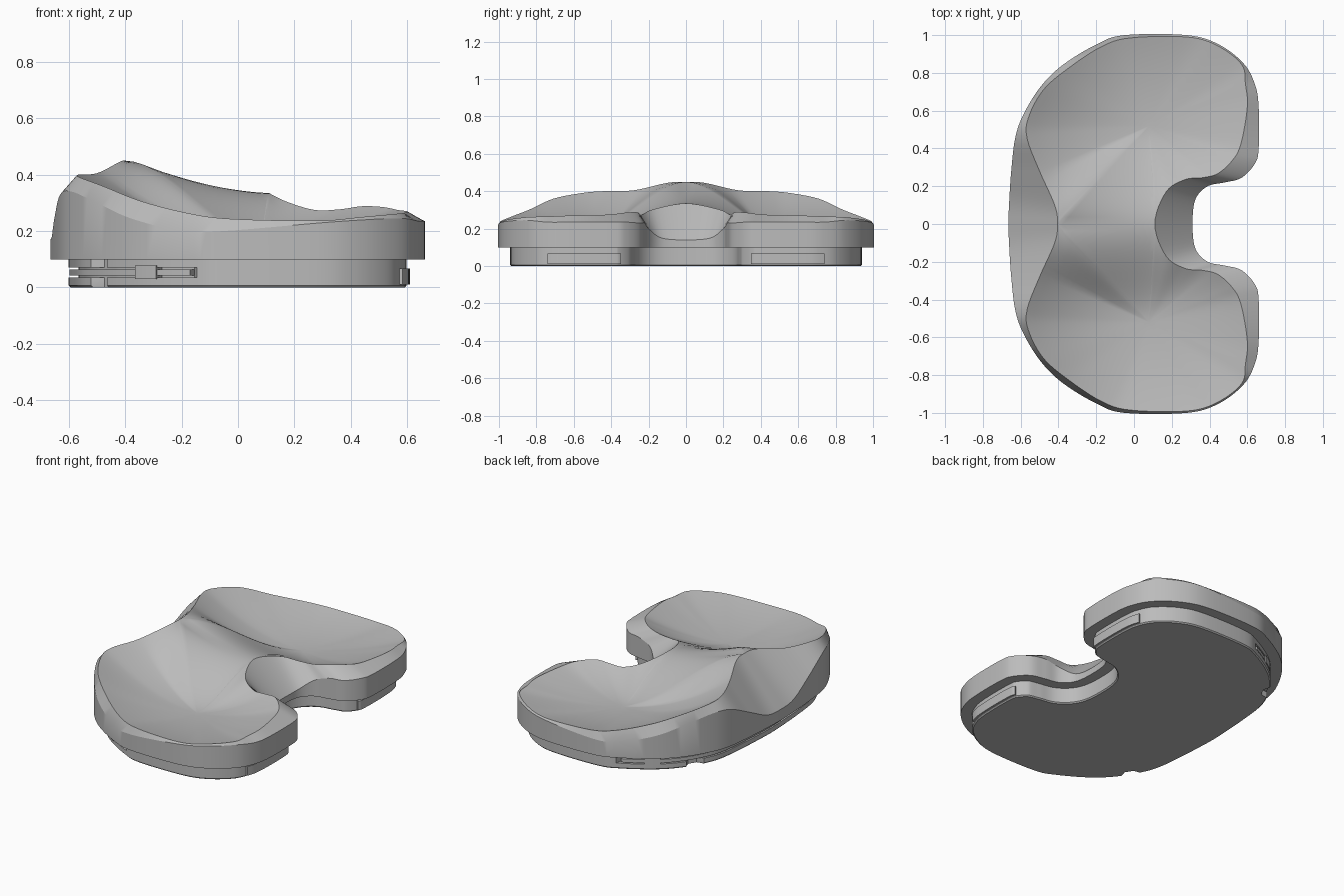
import bpy, bmesh, math
from mathutils import Vector

if "Cube" in bpy.data.objects:
    bpy.data.objects.remove(bpy.data.objects["Cube"])

grey = bpy.data.materials.new("satin_grey")
grey.use_nodes = True
COLOR = (0.5, 0.5, 0.5, 1)
grey.diffuse_color = COLOR
grey.node_tree.nodes["Principled BSDF"].inputs["Base Color"].default_value = COLOR

# Half plan, from the front centre round to the notch centre:
# outer x, outer y, wall height, rim x, rim y, rim height
PLAN = [
    (-.665, 0, .17, -.405, 0, .45),
    (-.66, .13, .18, -.42, .1, .445),
    (-.65, .28, .25, -.5, .28, .405),
    (-.63, .45, .33, -.565, .45, .4),
    (-.59, .57, .34, -.56, .56, .39),
    (-.5, .72, .3, -.48, .71, .36),
    (-.38, .84, .245, -.34, .83, .305),
    (-.2, .95, .2, -.17, .94, .262),
    (-.05, 1, .2, -.02, .985, .243),
    (.28, 1, .228, .28, .99, .237),
    (.45, .95, .24, .44, .945, .25),
    (.58, .85, .245, .57, .845, .262),
    (.64, .74, .235, .59, .74, .265),
    (.66, .62, .235, .6, .62, .27),
    (.66, .4, .235, .565, .42, .275),
    (.64, .32, .235, .515, .33, .285),
    (.57, .245, .23, .44, .265, .288),
    (.48, .22, .23, .36, .245, .277),
    (.39, .2, .2, .27, .235, .275),
    (.325, .13, .15, .17, .17, .305),
    (.31, 0, .14, .11, 0, .335),
]


def smooth_rows(rows, steps=6):
    """Catmull-Rom through the rows, reflected across the centre plane at both ends."""
    def flip(r):
        return (r[0], -r[1], r[2], r[3], -r[4], r[5])
    ext = [flip(rows[1])] + rows + [flip(rows[-2])]
    out = []
    for i in range(1, len(ext) - 2):
        for k in range(steps):
            t = k / steps
            out.append([
                b + t / 2 * (c - a + t * (2 * a - 5 * b + 4 * c - d + t * (3 * (b - c) + d - a)))
                for a, b, c, d in zip(*ext[i - 1:i + 3])])
    out.append(list(rows[-1]))
    return out


ROWS = smooth_rows(PLAN)
OUTER = [Vector((r[0], r[1], 0)) for r in ROWS]
RIM = [Vector(r[3:]) for r in ROWS]
LAST = len(ROWS) - 1


def inset(i, distance, z):
    """Outline point moved inwards along its normal."""
    tangent = OUTER[min(i + 1, LAST)] - OUTER[max(i - 1, 0)]
    if i in (0, LAST):
        tangent.x = 0
    tangent.normalize()
    return Vector((OUTER[i].x + tangent.y * distance, OUTER[i].y - tangent.x * distance, z))


def add_ring(bm, points):
    return [bm.verts.new(p) for p in points]


def bridge(bm, a, b, closed=False):
    count = len(a)
    for i in range(count if closed else count - 1):
        j = (i + 1) % count
        bm.faces.new((a[i], a[j], b[j], b[i]))


def finish(bm, name, angle=22):
    """Turn a half part into a mirrored, shaded object."""
    bmesh.ops.remove_doubles(bm, verts=bm.verts, dist=1e-5)
    bmesh.ops.recalc_face_normals(bm, faces=bm.faces)
    mesh = bpy.data.meshes.new(name)
    bm.to_mesh(mesh)
    bm.free()
    mesh.materials.append(grey)
    obj = bpy.data.objects.new(name, mesh)
    bpy.context.collection.objects.link(obj)
    mirror = obj.modifiers.new("mirror", 'MIRROR')
    mirror.use_axis = (False, True, False)
    mirror.use_clip = True
    bpy.ops.object.select_all(action='DESELECT')
    obj.select_set(True)
    bpy.context.view_layer.objects.active = obj
    bpy.ops.object.shade_smooth_by_angle(angle=math.radians(angle))
    return obj


# Bearing body: underside, outer wall, sloped band and dished top
bm = bmesh.new()
bottom = add_ring(bm, [Vector((p.x, p.y, .1)) for p in OUTER])
wall = add_ring(bm, [Vector(r[:3]) for r in ROWS])
bm.faces.new(bottom)
bridge(bm, bottom, wall)

# Centre ridge closes the rim into a loop
RIDGE_STEPS = 20
front, back = RIM[0], RIM[-1]
loop = list(RIM)
for k in range(1, RIDGE_STEPS):
    t = k / RIDGE_STEPS
    p = back.lerp(front, t)
    p.z = back.z + (front.z - back.z) * t ** 1.6
    loop.append(p)

CENTRE = Vector((.08, .52, .185))


def dish_point(p, t):
    """Bowl from the low centre to the rim, levelling out at the ridge."""
    near_ridge = max(0, 1 - p.y / .25)
    level = (1 - near_ridge) * t ** 2 + near_ridge * t * t * (3 - 2 * t)
    q = CENTRE.lerp(p, t)
    q.z = CENTRE.z + (p.z - CENTRE.z) * level
    return q


RINGS = 14
previous = add_ring(bm, loop)
bridge(bm, wall, previous[:len(ROWS)])
for k in range(RINGS - 1, 0, -1):
    ring = add_ring(bm, [dish_point(p, k / RINGS) for p in loop])
    bridge(bm, previous, ring, closed=True)
    previous = ring
tip = bm.verts.new(CENTRE)
for i, v in enumerate(previous):
    bm.faces.new((v, previous[(i + 1) % len(previous)], tip))
finish(bm, "bearing_body")

# Locking base: inset foot with a front groove and two small notches
bm = bmesh.new()
previous = None
for z, depth, groove in ((0, .072, 0), (.007, .065, 0), (.036, .065, 0), (.036, .065, .035),
                         (.07, .065, .035), (.07, .065, 0), (.1, .065, 0)):
    points = []
    for i, p in enumerate(OUTER):
        d = depth + (groove if p.x < -.2 else 0)
        if -.57 < p.x < -.52:
            d = max(d, .105)
        points.append(inset(i, d, z))
    ring = add_ring(bm, points)
    if previous:
        bridge(bm, previous, ring)
    else:
        bm.faces.new(ring)
    previous = ring
bm.faces.new(previous)
finish(bm, "locking_base")


def band(name, keep, profile):
    """Strip following the outline where keep(point) holds."""
    bm = bmesh.new()
    picked = [i for i, p in enumerate(OUTER) if keep(p)]
    rings = [add_ring(bm, [inset(i, d, z) for i in picked]) for d, z in profile]
    for k, ring in enumerate(rings):
        bridge(bm, ring, rings[(k + 1) % len(rings)])
    for end in (0, -1):
        if abs(rings[0][end].co.y) > .001:
            bm.faces.new([ring[end] for ring in rings])
    finish(bm, name)


def box_profile(near, far, low, high):
    return ((near, low), (near, high), (far, high), (far, low))


# Locking wire, its clips and the rear tabs
band("locking_wire", lambda p: p.x < -.2, box_profile(.067, .11, .042, .064))
band("wire_clips", lambda p: -.42 < p.x < -.31, box_profile(.06, .11, .03, .078))
band("rear_tabs", lambda p: p.x > .6 and .31 < p.y < .76, box_profile(.053, .1, .01, .067))
